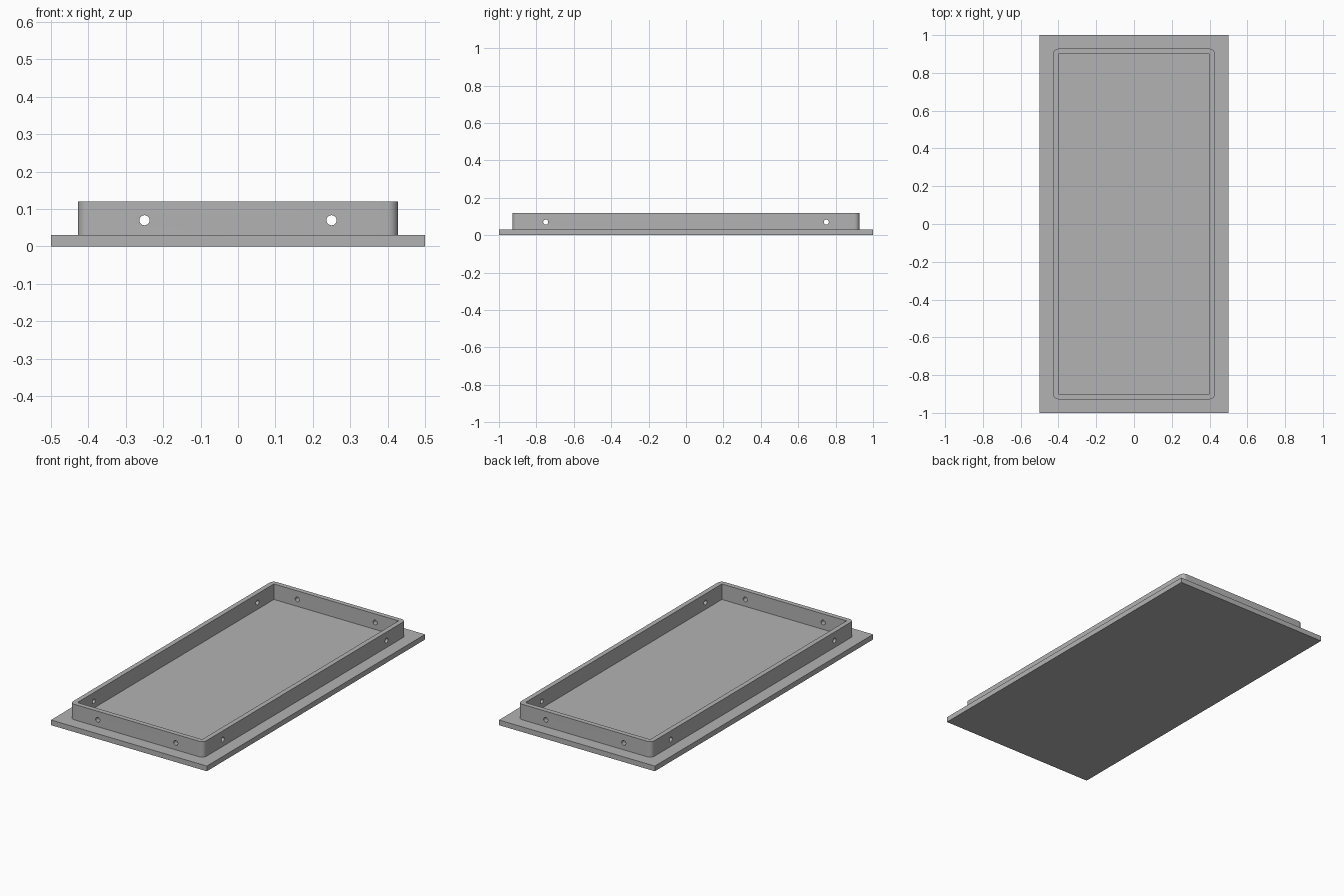
import bpy, bmesh, math
from mathutils import Matrix

if "Cube" in bpy.data.objects:
    bpy.data.objects.remove(bpy.data.objects["Cube"])

HX, HY = 0.40, 0.90          # inner half size of the rim
WALL = 0.028                 # rim thickness and outer corner radius
Z0, Z1 = 0.03, 0.12          # rim bottom and top
HOLE_R, HOLE_Z = 0.0135, 0.07

grey = bpy.data.materials.new("plain grey")
grey.diffuse_color = (0.45, 0.45, 0.45, 1)
grey.use_nodes = True
grey.node_tree.nodes["Principled BSDF"].inputs["Base Color"].default_value = grey.diffuse_color


def finish(name, bm):
    bmesh.ops.recalc_face_normals(bm, faces=bm.faces)
    mesh = bpy.data.meshes.new(name)
    bm.to_mesh(mesh)
    bm.free()
    mesh.materials.append(grey)
    ob = bpy.data.objects.new(name, mesh)
    bpy.context.collection.objects.link(ob)
    return ob


def box(name, hx, hy, z0, z1):
    bm = bmesh.new()
    m = Matrix.Translation((0, 0, (z0 + z1) / 2)) @ Matrix.Diagonal((2 * hx, 2 * hy, z1 - z0, 1))
    bmesh.ops.create_cube(bm, size=1, matrix=m)
    return finish(name, bm)


def cut(target, cutter):
    mod = target.modifiers.new("cut", 'BOOLEAN')
    mod.operation, mod.solver, mod.object = 'DIFFERENCE', 'EXACT', cutter
    bpy.context.view_layer.objects.active = target
    bpy.ops.object.modifier_apply(modifier=mod.name)
    bpy.data.objects.remove(cutter)


# Flat base plate
box("base_plate", 0.5, 1.0, 0, Z0)

# Rim block with rounded outer corners
bm = bmesh.new()
outline = []
for i, (sx, sy) in enumerate([(1, 1), (-1, 1), (-1, -1), (1, -1)]):
    for k in range(9):
        a = math.pi / 2 * (i + k / 8)
        outline.append(bm.verts.new((sx * HX + WALL * math.cos(a), sy * HY + WALL * math.sin(a), Z0)))
face = bm.faces.new(outline)
top = bmesh.ops.extrude_face_region(bm, geom=[face])["geom"]
bmesh.ops.translate(bm, vec=(0, 0, Z1 - Z0), verts=[g for g in top if isinstance(g, bmesh.types.BMVert)])
rim = finish("rim_wall", bm)

# Sharp-cornered inner opening
cut(rim, box("opening_cutter", HX, HY, -0.1, 0.3))

# Screw holes through the long and short walls
bm = bmesh.new()
for s in (-1, 1):
    for t in (-1, 1):
        for pos, axis in (((s * 0.25, t * (HY + WALL / 2), HOLE_Z), 'X'),
                          ((t * (HX + WALL / 2), s * 0.75, HOLE_Z), 'Y')):
            m = Matrix.Translation(pos) @ Matrix.Rotation(math.pi / 2, 4, axis)
            bmesh.ops.create_cone(bm, cap_ends=True, segments=32, radius1=HOLE_R,
                                  radius2=HOLE_R, depth=0.08, matrix=m)
cut(rim, finish("hole_cutter", bm))

# Smooth corners and holes, sharp edges kept
bpy.ops.object.select_all(action='DESELECT')
rim.select_set(True)
bpy.context.view_layer.objects.active = rim
bpy.ops.object.shade_smooth_by_angle(angle=math.radians(30))
